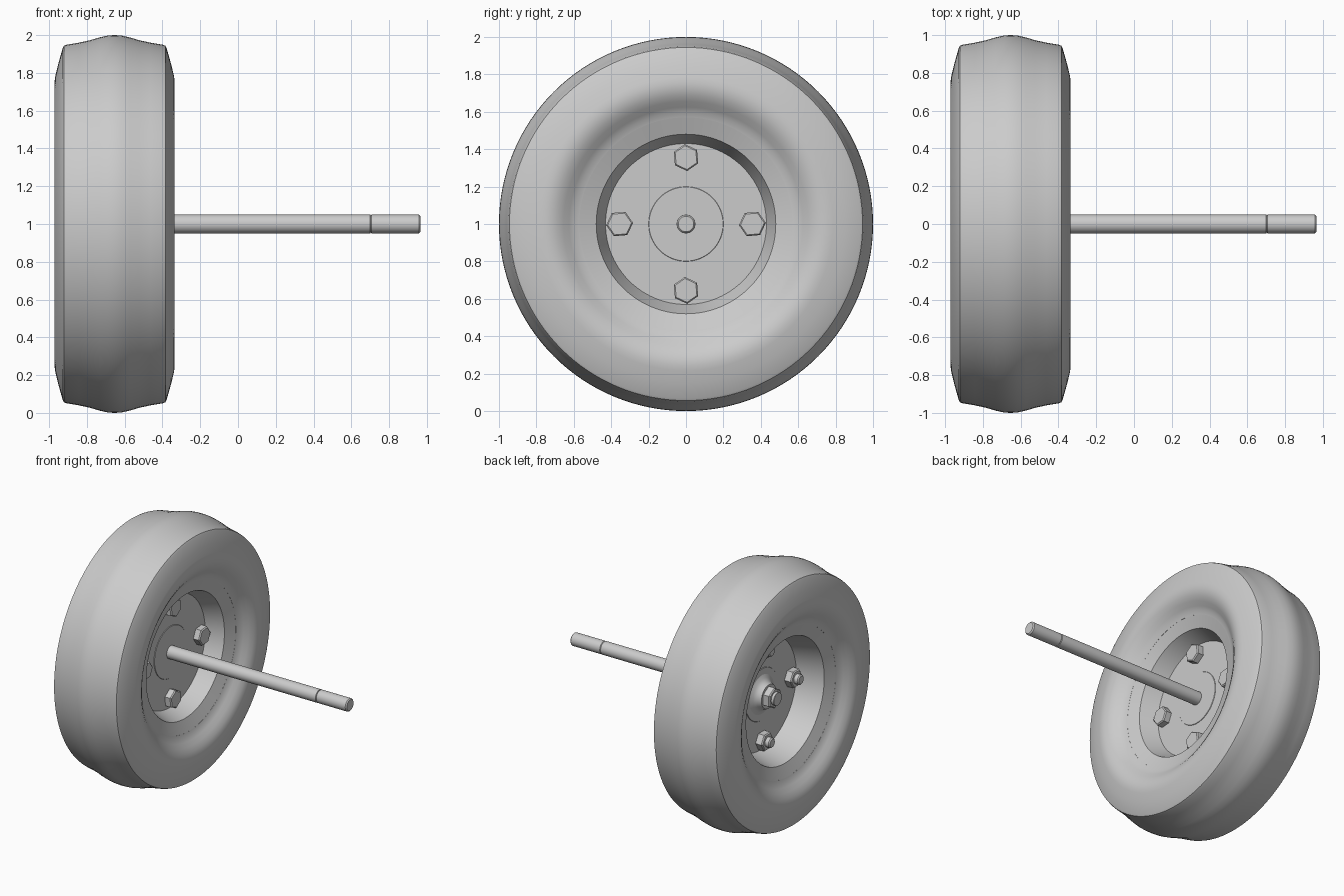
import bpy, bmesh, math
from mathutils import Matrix, Vector

if "Cube" in bpy.data.objects:
    bpy.data.objects.remove(bpy.data.objects["Cube"], do_unlink=True)

WHEEL_X = -0.653     # middle plane of the wheel
AXLE_Z = 1.0
BOLT_CIRCLE = 0.355

grey = bpy.data.materials.new("plain grey")
grey.use_nodes = True
colour = (0.6, 0.6, 0.6, 1)
grey.diffuse_color = colour
grey.node_tree.nodes["Principled BSDF"].inputs["Base Color"].default_value = colour


def lathe(name, profile, x=WHEEL_X, y=0, z=AXLE_Z, steps=96, turn=0, angle=30):
    """Spin (x, radius) points around an axis parallel to x."""
    bm = bmesh.new()
    verts = [bm.verts.new((px, 0, r)) for px, r in profile]
    edges = [bm.edges.new(pair) for pair in zip(verts, verts[1:])]
    bmesh.ops.spin(bm, geom=verts + edges, cent=(0, 0, 0), axis=(1, 0, 0),
                   angle=math.tau, steps=steps, use_duplicate=False)
    bmesh.ops.remove_doubles(bm, verts=bm.verts, dist=1e-5)
    bmesh.ops.recalc_face_normals(bm, faces=bm.faces)
    bmesh.ops.rotate(bm, verts=bm.verts, cent=(0, 0, 0),
                     matrix=Matrix.Rotation(turn, 3, 'X'))
    mesh = bpy.data.meshes.new(name)
    bm.to_mesh(mesh)
    bm.free()
    mesh.materials.append(grey)
    obj = bpy.data.objects.new(name, mesh)
    obj.location = Vector((x, y, z))
    bpy.context.collection.objects.link(obj)
    bpy.ops.object.select_all(action='DESELECT')
    obj.select_set(True)
    bpy.context.view_layer.objects.active = obj
    bpy.ops.object.shade_smooth_by_angle(angle=math.radians(angle))
    return obj


def rod(x0, x1, r, bevel=0.008):
    """Solid rod profile with chamfered ends."""
    return [(x0, 0), (x0, r - bevel), (x0 + bevel, r),
            (x1 - bevel, r), (x1, r - bevel), (x1, 0)]


# Tyre: domed tread, tapered shoulder and dished side wall, mirrored
half = [(0, 1.0), (0.035, 0.998), (0.08, 0.988), (0.13, 0.973), (0.19, 0.96),
        (0.255, 0.949), (0.268, 0.944), (0.275, 0.932), (0.298, 0.85),
        (0.314, 0.785), (0.318, 0.755), (0.316, 0.725), (0.306, 0.69),
        (0.285, 0.655), (0.262, 0.625), (0.245, 0.6), (0.235, 0.57)]
left_to_right = [(-x, r) for x, r in reversed(half[1:])] + half
lathe("tyre", left_to_right + [left_to_right[0]], steps=128)

# Rim with solid centre disc
lathe("rim", [(0.07, 0), (0.07, 0.43), (0.20, 0.48), (0.235, 0.572),
              (-0.235, 0.572), (-0.20, 0.48), (0.005, 0.43), (0.005, 0)])

# Hub plate on the inner side, rounded boss on the outer side
lathe("hub_plate", rod(0.0, 0.074, 0.2, 0.002))
lathe("hub_boss", [(0.01, 0), (0.01, 0.15), (0.0, 0.15), (-0.012, 0.125),
                   (-0.03, 0.105), (-0.06, 0.092), (-0.06, 0)], steps=64)
lathe("hub_nut", rod(-0.115, -0.05, 0.08), steps=6, angle=10)

# Axle with a separate end section
lathe("axle", rod(-0.79, 0.702, 0.05, 0.002), x=0, steps=48)
lathe("axle_end", rod(0.70, 0.965, 0.0495), x=0, steps=48)

# Four bolts: head on the inner side, nut and stud on the outer side
for i in range(4):
    a = i * math.pi / 2
    at = dict(y=BOLT_CIRCLE * math.cos(a), z=AXLE_Z + BOLT_CIRCLE * math.sin(a))
    lathe(f"bolt_head_{i + 1}", rod(0.06, 0.122, 0.072), steps=6,
          turn=math.radians(35 - 90 * (i % 2)), angle=10, **at)
    lathe(f"bolt_nut_{i + 1}", rod(-0.052, 0.015, 0.072), steps=6,
          turn=math.radians(30), angle=10, **at)
    lathe(f"bolt_stud_{i + 1}", rod(-0.09, 0.02, 0.038), steps=32, **at)
